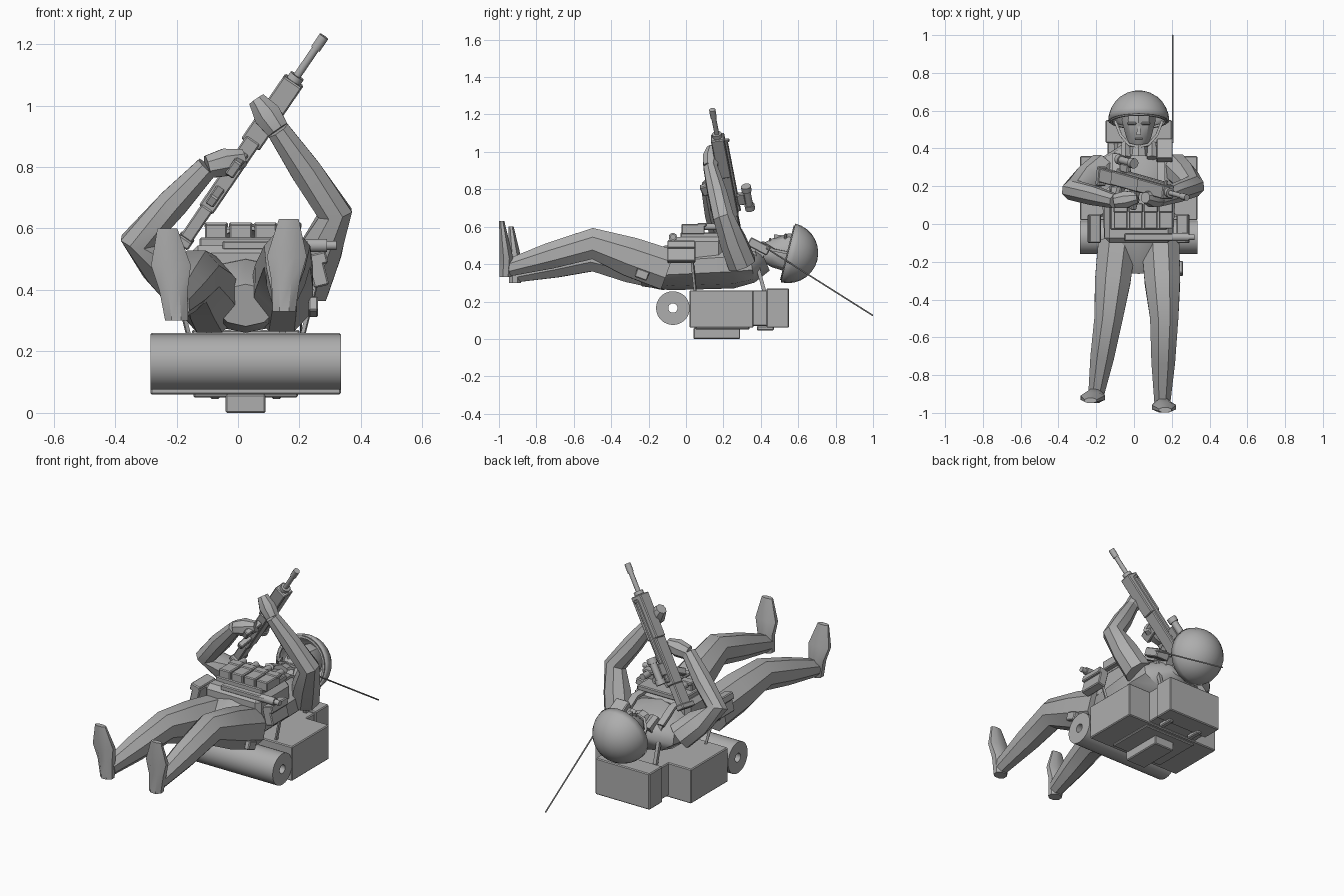
import bpy
import bmesh
import math
from mathutils import Matrix, Vector

default_cube = bpy.data.objects.get("Cube")
if default_cube:
    bpy.data.objects.remove(default_cube, do_unlink=True)

grey = (.42, .42, .42, 1)
material = bpy.data.materials.new("plain_grey")
material.use_nodes = True
material.diffuse_color = grey
material.node_tree.nodes["Principled BSDF"].inputs["Base Color"].default_value = grey

X, Y, Z = Vector((1, 0, 0)), Vector((0, 1, 0)), Vector((0, 0, 1))
IDENTITY = Matrix.Identity(4)
MIDDLE = .025  # x of the body's centre line
SIDES = (-1, 1)


def around(half_width, centre=MIDDLE):
    return (centre - half_width, centre + half_width)


def finish(name, bm, matrix=IDENTITY):
    bm.transform(matrix)
    bmesh.ops.recalc_face_normals(bm, faces=bm.faces)
    mesh = bpy.data.meshes.new(name)
    bm.to_mesh(mesh)
    bm.free()
    mesh.materials.append(material)
    part = bpy.data.objects.new(name, mesh)
    bpy.context.collection.objects.link(part)
    bpy.ops.object.select_all(action='DESELECT')
    part.select_set(True)
    bpy.context.view_layer.objects.active = part
    bpy.ops.object.shade_smooth_by_angle(angle=math.radians(35))
    return part


def box(name, x, y, z, bevel=.005, tilt=0, axis='X', matrix=IDENTITY):
    """Bevelled box over three ranges, tilted in degrees about its centre."""
    low, high = (Vector(corner) for corner in zip(x, y, z))
    bm = bmesh.new()
    bmesh.ops.create_cube(bm, size=1)
    bmesh.ops.scale(bm, vec=high - low, verts=bm.verts)
    bmesh.ops.bevel(bm, geom=bm.edges[:], offset=bevel, segments=1, affect='EDGES')
    turn = Matrix.Rotation(math.radians(tilt), 4, axis)
    return finish(name, bm, matrix @ Matrix.Translation((low + high) / 2) @ turn)


def loft(name, sections, ref=Z, sides=8, axis=None, cyclic=False, matrix=IDENTITY):
    """Skin through sections of (centre, half width, half depth)."""
    bm = bmesh.new()
    centres = [Vector(section[0]) for section in sections]
    last = len(centres) - 1
    rings = []
    for i, (centre, width, depth) in enumerate(sections):
        along = axis or (centres[min(i + 1, last)] - centres[max(i - 1, 0)]).normalized()
        across = ref.cross(along).normalized()
        upward = along.cross(across)
        angles = [math.tau * (k + .5) / sides for k in range(sides)]
        rings.append([bm.verts.new(centres[i] + across * width * math.cos(a) + upward * depth * math.sin(a))
                      for a in angles])
    bands = list(zip(rings, rings[1:]))
    if cyclic:
        bands.append((rings[-1], rings[0]))
    else:
        bm.faces.new(rings[0])
        bm.faces.new(rings[-1])
    for near, far in bands:
        for k in range(sides):
            bm.faces.new((near[k - 1], near[k], far[k], far[k - 1]))
    return finish(name, bm, matrix)


def rod(name, start, end, radius, sides=12, matrix=IDENTITY):
    loft(name, [(start, radius, radius), (end, radius, radius)], sides=sides, matrix=matrix)


def tube(name, low, high, outer, inner, centre, axis, ref, sides, matrix=IDENTITY):
    """Hollow cylinder between two distances along an axis."""
    profile = ((low, outer), (high, outer), (high, inner), (low, inner))
    loft(name, [(centre + axis * t, r, r) for t, r in profile], ref, sides, axis, True, matrix)


def limb(name, joints, radii, ref=Z, flatness=1, muscle=1.08):
    """Limb through its joints, with a fuller section midway along each bone."""
    joints = [Vector(joint) for joint in joints]
    stations = [(joints[0], radii[0])]
    for i in range(1, len(joints)):
        stations.append(((joints[i - 1] + joints[i]) / 2, muscle * (radii[i - 1] + radii[i]) / 2))
        stations.append((joints[i], radii[i]))
    loft(name, [(centre, r * flatness, r) for centre, r in stations], ref)


# Backpack, its pockets and the bedroll
box("pack_main", around(.31), (.02, .36), (.06, .26))
box("pack_upper", around(.165), (.35, .45), (.07, .26))
box("pack_lid", around(.175), (.43, .55), (.06, .27))
box("pack_back_panel", around(.17), (.05, .34), (.05, .07))
box("pack_back_pocket", around(.065), (.04, .29), (0, .06))
for side in SIDES:
    box("pack_buckle", around(.015, MIDDLE + side * .1), (.38, .47), (.045, .07))
tube("bedroll", -.31, .31, .09, .025, Vector((MIDDLE, -.07, .165)), X, Z, sides=32)

# Torso, from hips to neck
trunk = ((-.25, .35, .1, .07), (-.1, .38, .19, .12), (.25, .4, .21, .13), (.35, .4, .2, .1), (.42, .43, .08, .07))
loft("torso", [((MIDDLE, y, z), width, depth) for y, z, width, depth in trunk], sides=10)

# Vest with a row of pouches, and the belt
box("vest_front", around(.18), (-.1, .2), (.4, .545), bevel=.025)
box("vest_panel", around(.15), (-.03, .2), (.54, .57))
pouch_pitch = .08
for column in range(4):
    x = MIDDLE + pouch_pitch * (column - 1.2)
    box("vest_pouch", around(.036, x), (-.025, .1), (.56, .615))
    box("vest_pouch_flap", around(.038, x), (.06, .11), (.6, .62))
    rod("vest_cartridge", (x, .1, .6), (x, .16, .6), radius=.018)
box("belt_front", (-.05, .23), (-.09, -.05), (.53, .56))
rod("belt_torch_body", (.2, -.07, .545), (.29, -.07, .545), radius=.022)
rod("belt_torch_tip", (.28, -.07, .545), (.32, -.07, .545), radius=.015)
box("thigh_pocket", (.23, .26), (-.27, -.2), (.32, .37), tilt=-20)

# Pouches, straps and collar on both sides of the body
for side in SIDES:
    hip = MIDDLE + side * .235
    shoulder = MIDDLE + side * .12
    collar = MIDDLE + side * .07
    box("side_pouch", around(.025, hip), (-.1, .05), (.41, .51), tilt=side * -14, axis='Y')
    box("side_pouch_flap", around(.03, hip), (-.1, .05), (.48, .52), tilt=side * -14, axis='Y')
    rod("pack_strap_lower", (hip, .03, .45), (hip - side * .05, .05, .25), radius=.009, sides=4)
    rod("pack_strap_upper", (shoulder, .36, .47), (shoulder, .42, .25), radius=.014, sides=4)
    shoulder_path = [(shoulder, .12, .535), (shoulder, .26, .535), (shoulder, .37, .47)]
    loft("shoulder_strap", [(point, .028, .012) for point in shoulder_path], sides=4)
    loft("collar", [((collar, .35, .5), .03, .02), ((collar, .42, .45), .025, .04)], sides=6)


# Legs, each ending in an upright boot whose sole faces the front
def leg(which, hip, knee, ankle, lean):
    limb(which + "_leg", (hip, knee, ankle), (.12, .09, .05), flatness=.9)
    x, y, z = ankle
    outline = ((0, .04, .035), (.1, .05, .04), (.18, .07, .03), (.3, .035, .015))
    loft(which + "_boot",
         [((x + lean * height, y - .05 + depth, z - .05 + height), width, depth) for height, width, depth in outline],
         ref=Y, axis=Z)


leg("left", hip=(.14, -.1, .37), knee=(.16, -.5, .51), ankle=(.15, -.95, .38), lean=.05)
leg("right", hip=(-.09, -.1, .37), knee=(-.135, -.5, .445), ankle=(-.2, -.9, .35), lean=-.1)


# Arms, each ending in a closed hand on the rifle
def arm(which, shoulder, elbow, wrist, fingers):
    limb(which + "_arm", (shoulder, elbow, wrist), (.08, .06, .04), ref=Y)
    limb(which + "_hand", (wrist, fingers), (.04, .03), ref=Y, muscle=1.4)


arm("left", shoulder=(.22, .3, .4), elbow=(.315, .2, .65), wrist=(.13, .13, .92), fingers=(.06, .14, 1.02))
arm("right", shoulder=(-.17, .3, .4), elbow=(-.325, .18, .56), wrist=(-.1, .12, .8), fingers=(.02, .14, .83))

# Head and face
skull = ((.36, .06), (.42, .05), (.46, .07), (.55, .095), (.63, .08))
loft("head", [((MIDDLE, y, .46), width, width * 1.1) for y, width in skull], sides=10)
loft("nose", [((MIDDLE, .47, .545), .018, .02), ((MIDDLE, .53, .545), .007, .01)], sides=4)
box("mouth", around(.02), (.445, .455), (.52, .54), bevel=.002)
for side in SIDES:
    box("brow", around(.024, MIDDLE + side * .036), (.525, .54), (.535, .56), tilt=side * 12, axis='Y')
    strap_path = ((.125, .545, .46), (.095, .47, .475), (.05, .42, .505), (0, .41, .515))
    loft("chin_strap", [((MIDDLE + side * x, y, z), .01, .01) for x, y, z in strap_path], sides=4)

# Helmet: a half sphere tipped back, with a rim
helmet_radius = .152
helmet_place = Matrix.Translation((MIDDLE, .545, .46)) @ Matrix.Rotation(math.radians(-104), 4, 'X')
bm = bmesh.new()
bmesh.ops.create_uvsphere(bm, u_segments=24, v_segments=14, radius=helmet_radius)
below_rim = [vert for vert in bm.verts if vert.co.z < -.001]
bmesh.ops.delete(bm, geom=below_rim, context='VERTS')
helmet = finish("helmet", bm, helmet_place)
helmet.modifiers.new("thickness", 'SOLIDIFY').thickness = .01
tube("helmet_rim", -.006, .006, helmet_radius, helmet_radius - .012, Vector(), Z, Y, sides=24, matrix=helmet_place)

# Radio and aerial
box("radio", (.12, .205), (.33, .45), (.47, .52), tilt=-28)
rod("aerial", (.205, .43, .485), (.205, 1, .125), radius=.004, sides=6)

# Rifle, laid out along its own axis: x to the muzzle, z to the sights
butt_end, muzzle = Vector((-.18, .27, .55)), Vector((.28, .14, 1.225))
length = (muzzle - butt_end).length
forward = (muzzle - butt_end).normalized()
sideways = Y.cross(forward).normalized()
rifle = Matrix((forward, sideways, forward.cross(sideways))).transposed().to_4x4()
rifle.translation = butt_end


def rifle_box(name, x, half_width, z, tilt=0):
    box("rifle_" + name, x, around(half_width, 0), z, tilt=tilt, axis='Y', matrix=rifle)


def rifle_rod(name, start, end, radius, height=0):
    rod("rifle_" + name, (start, 0, height), (end, 0, height), radius, matrix=rifle)


rifle_box("butt", (0, .03), .026, (-.065, .035))
rifle_box("stock", (.02, .15), .022, (-.045, .03))
rifle_box("receiver", (.14, .42), .027, (-.04, .035))
rifle_box("handguard", (.4, .65), .036, around(.036, 0))
rifle_box("top_rail", (.16, .62), .01, (.03, .05))
rifle_box("magazine", (.3, .36), .016, (-.14, -.03), tilt=12)
rifle_box("grip", (.18, .22), .016, (-.11, -.03), tilt=20)
rifle_box("scope_mount", (.2, .27), .014, (.04, .085))
rifle_box("front_sight", (.61, .63), .008, (.03, .06))
rifle_rod("scope", .17, .3, radius=.02, height=.1)
for start in (.16, .28):
    rifle_rod("scope_ring", start, start + .03, radius=.027, height=.1)
rifle_rod("barrel", .64, length, radius=.013)
rifle_rod("barrel_nut", .64, .67, radius=.026)
rifle_rod("muzzle", length - .05, length, radius=.017)
